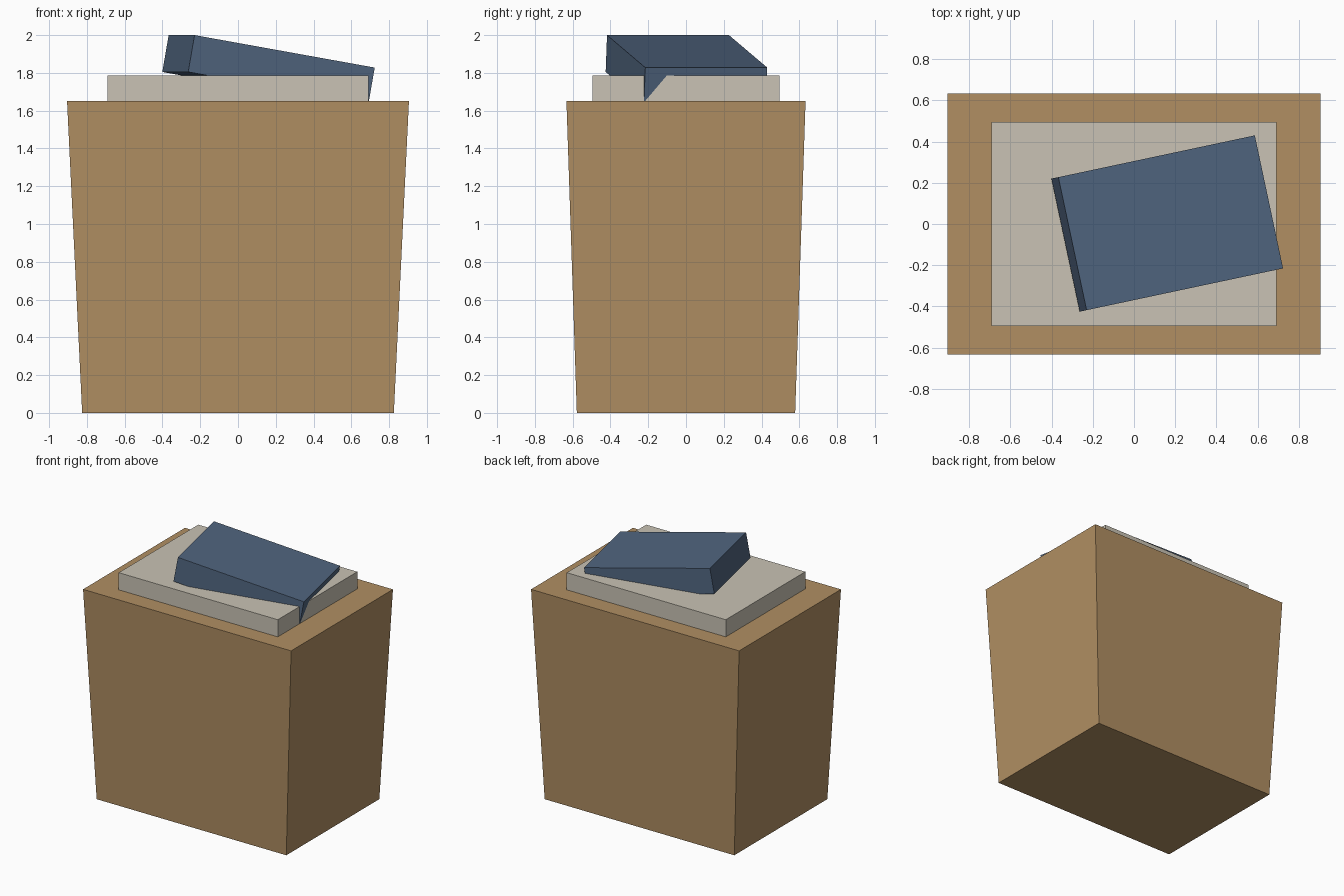
import bpy, bmesh, math
from mathutils import Vector

if "Cube" in bpy.data.objects:
    bpy.data.objects.remove(bpy.data.objects["Cube"])


def material(name, colour):
    m = bpy.data.materials.new(name)
    m.diffuse_color = (*colour, 1)
    m.use_nodes = True
    m.node_tree.nodes["Principled BSDF"].inputs["Base Color"].default_value = m.diffuse_color
    return m


def box(name, size, centre, mat, rotation=(0, 0, 0), base_scale=(1, 1)):
    """Box of full size, with its lower face optionally scaled in x and y."""
    bm = bmesh.new()
    bmesh.ops.create_cube(bm, size=1)
    for v in bm.verts:
        low = v.co.z < 0
        v.co = Vector([c * s for c, s in zip(v.co, size)])
        if low:
            v.co.x *= base_scale[0]
            v.co.y *= base_scale[1]
    mesh = bpy.data.meshes.new(name)
    bm.to_mesh(mesh)
    bm.free()
    mesh.materials.append(mat)
    obj = bpy.data.objects.new(name, mesh)
    obj.location = centre
    obj.rotation_euler = rotation
    bpy.context.collection.objects.link(obj)
    return obj


tan = material("tan", (0.44, 0.275, 0.124))
stone = material("pale stone", (0.585, 0.545, 0.46))
blue = material("slate blue", (0.082, 0.132, 0.215))

# Tapered body, wider at the top
box("body", (1.81, 1.266, 1.65), (0, 0, 0.825), tan,
    base_scale=(0.825 / 0.905, 0.578 / 0.633))

# Flat slab resting on the body
box("top_slab", (1.384, 0.988, 0.135), (0, 0, 1.7175), stone)

# Tilted block, its right end sunk into the slab
box("tilted_block", (0.99, 0.66, 0.198), (0.1615, 0.0024, 1.8165), blue,
    rotation=(0, math.radians(10), math.radians(12)))
